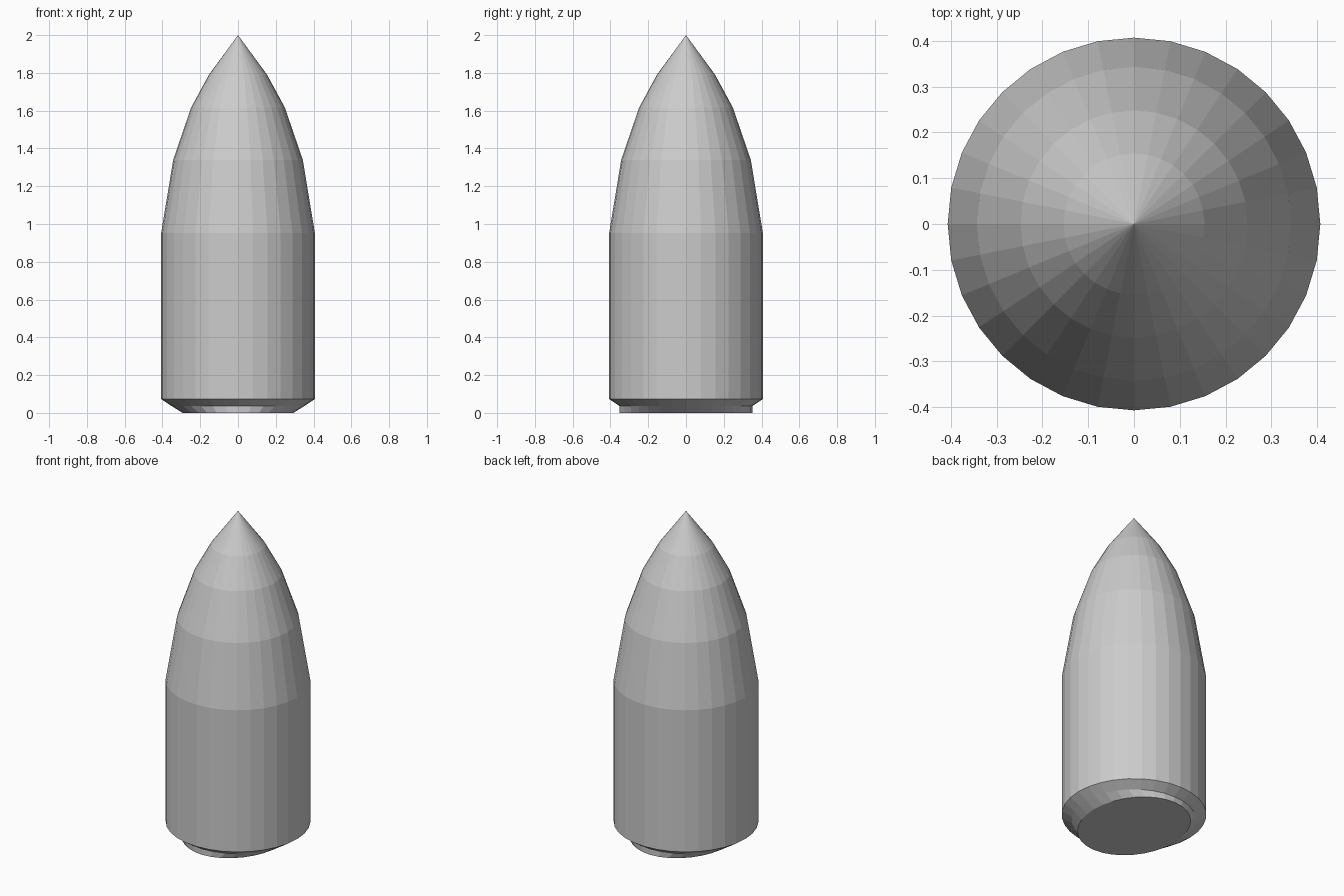
import bpy, bmesh, math

if "Cube" in bpy.data.objects:
    bpy.data.objects.remove(bpy.data.objects["Cube"])

SIDES = 32
# (radius x, radius y, z) of each ring, bottom to top
RINGS = [
    (0.293, 0.351, 0.0),      # oval base
    (0.351, 0.351, 0.036),    # recessed rim
    (0.407, 0.407, 0.073),    # lower edge of the body
    (0.407, 0.407, 0.952),    # shoulder
    (0.343, 0.343, 1.34),
    (0.248, 0.248, 1.617),
    (0.154, 0.154, 1.79),
]
TIP_Z = 2.0

bm = bmesh.new()


def ring(rx, ry, z):
    return [bm.verts.new((rx * math.cos(a), ry * math.sin(a), z))
            for a in (2 * math.pi * i / SIDES for i in range(SIDES))]


# Loft the rings, cap the base, close the nose to a point
loops = [ring(*r) for r in RINGS]
tip = bm.verts.new((0, 0, TIP_Z))
bm.faces.new(loops[0][::-1])
for low, high in zip(loops, loops[1:]):
    for i in range(SIDES):
        j = (i + 1) % SIDES
        bm.faces.new((low[i], low[j], high[j], high[i]))
for i in range(SIDES):
    bm.faces.new((loops[-1][i], loops[-1][(i + 1) % SIDES], tip))
bmesh.ops.recalc_face_normals(bm, faces=bm.faces)

mesh = bpy.data.meshes.new("pointed_shell")
bm.to_mesh(mesh)
bm.free()
bpy.context.collection.objects.link(bpy.data.objects.new("pointed_shell", mesh))
